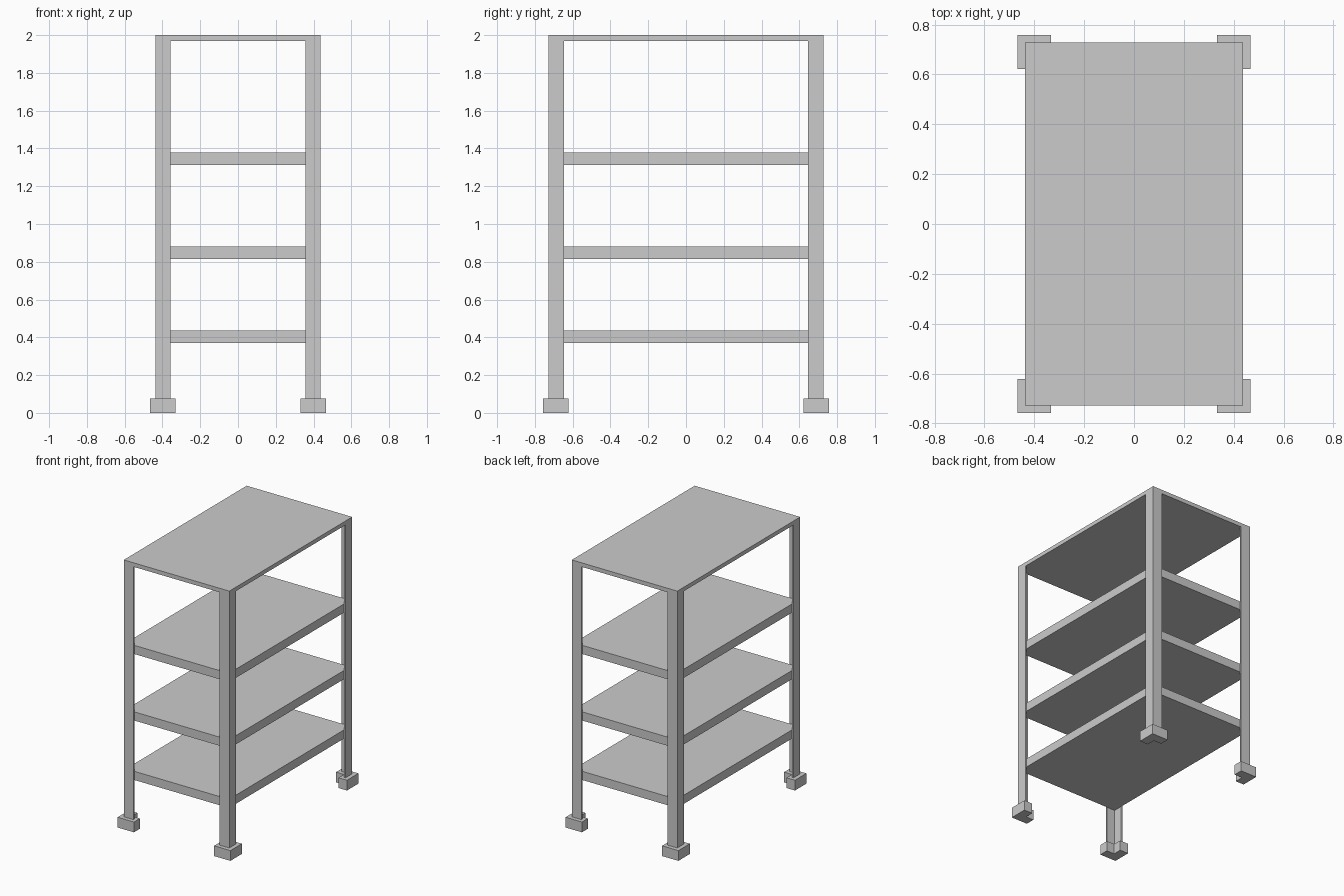
import bpy, bmesh

if "Cube" in bpy.data.objects:
    bpy.data.objects.remove(bpy.data.objects["Cube"])

HX, HY = 0.437, 0.727      # half size of the rack
LEG, T = 0.08, 0.01        # angle-iron width and thickness
PAD = 0.03                 # foot overhang around the iron


def slab(name, hx, hy, z0, z1):
    bpy.ops.mesh.primitive_cube_add(size=1, location=(0, 0, (z0 + z1) / 2))
    ob = bpy.context.object
    ob.name = name
    ob.scale = (2 * hx, 2 * hy, z1 - z0)
    bpy.ops.object.transform_apply(location=True, scale=True)
    return ob


def corner_angle(name, ox, oy, width, t, z0, z1):
    """L-shaped profile in the +x +y corner, extruded up and mirrored to all four."""
    pts = [(ox, oy), (ox - width, oy), (ox - width, oy - t),
           (ox - t, oy - t), (ox - t, oy - width), (ox, oy - width)]
    bm = bmesh.new()
    face = bm.faces.new([bm.verts.new((x, y, z0)) for x, y in pts])
    ext = bmesh.ops.extrude_face_region(bm, geom=[face])
    top = [v for v in ext["geom"] if isinstance(v, bmesh.types.BMVert)]
    bmesh.ops.translate(bm, verts=top, vec=(0, 0, z1 - z0))
    bmesh.ops.recalc_face_normals(bm, faces=bm.faces)
    me = bpy.data.meshes.new(name)
    bm.to_mesh(me)
    bm.free()
    ob = bpy.data.objects.new(name, me)
    bpy.context.collection.objects.link(ob)
    mod = ob.modifiers.new("Mirror", 'MIRROR')
    mod.use_axis = (True, True, False)
    return ob


# Top board
slab("top_board", HX, HY, 1.97, 2.0)

# Shelves, fitted inside the corner posts
for i, z in enumerate((0.37, 0.815, 1.313)):
    slab(f"shelf_{i + 1}", HX - T, HY - T, z, z + 0.065)

# Angle-iron posts and their feet
corner_angle("corner_posts", HX, HY, LEG, T, 0.01, 1.97)
corner_angle("feet", HX + PAD, HY + PAD, LEG + 2 * PAD - 0.005, T + 2 * PAD, 0.0, 0.077)
